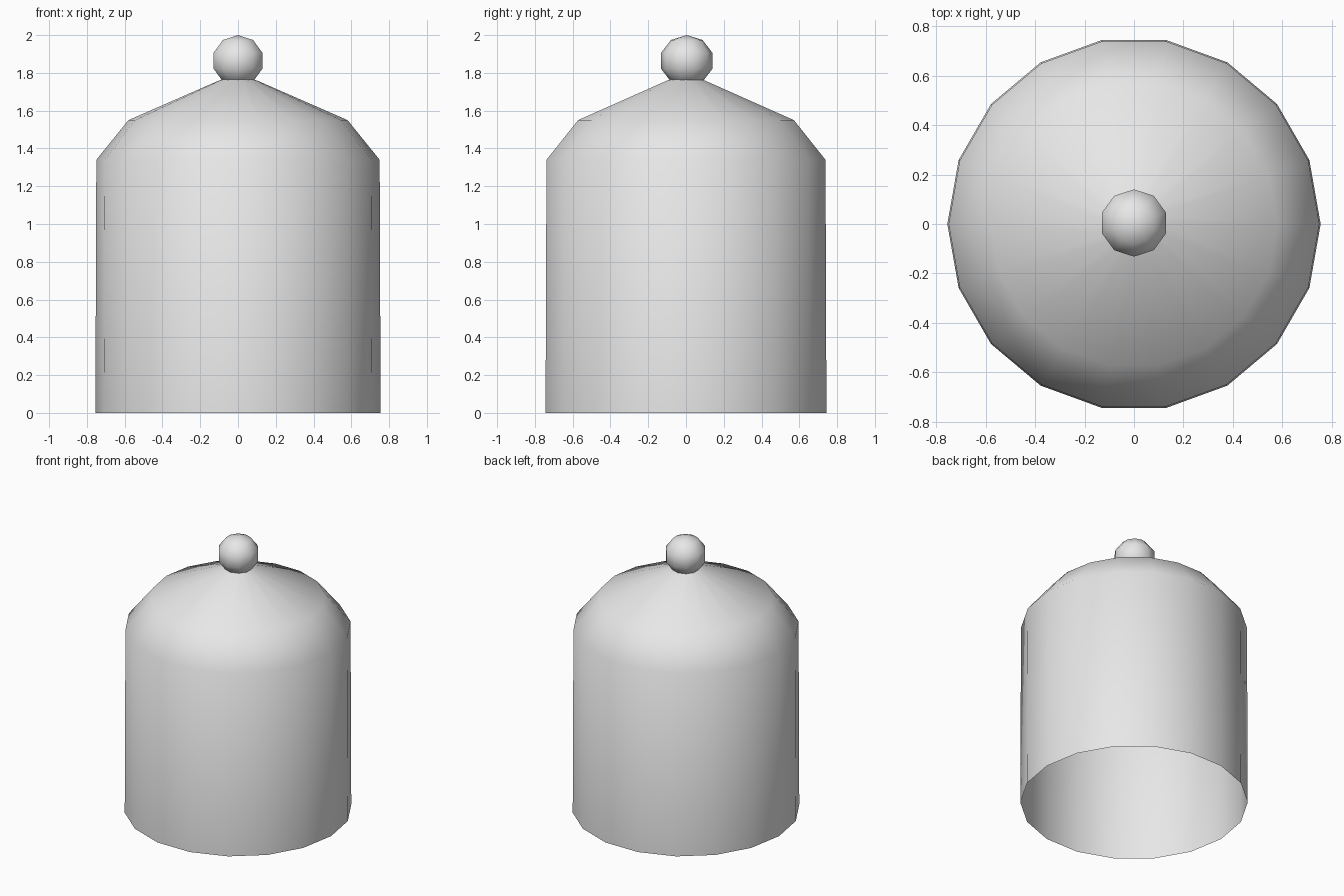
import bpy, bmesh, math
from math import cos, sin, tau, pi

cube = bpy.data.objects.get("Cube")
if cube:
    bpy.data.objects.remove(cube, do_unlink=True)

# One plain grey for the whole model
grey = bpy.data.materials.new("light grey")
grey.use_nodes = True
colour = (0.8, 0.8, 0.8, 1)
grey.diffuse_color = colour
grey.node_tree.nodes["Principled BSDF"].inputs["Base Color"].default_value = colour


def finish(name, bm, location=(0, 0, 0)):
    mesh = bpy.data.meshes.new(name)
    for face in bm.faces:
        face.smooth = True
    bm.to_mesh(mesh)
    bm.free()
    mesh.materials.append(grey)
    obj = bpy.data.objects.new(name, mesh)
    obj.location = location
    bpy.context.collection.objects.link(obj)
    return obj


# Open-bottomed bell cover, lathed from a profile of (radius, height)
SIDES = 18
profile = [(0.755, 0), (0.75, 1.34), (0.58, 1.55), (0.1, 1.76)]
bm = bmesh.new()
rings = [[bm.verts.new((r * cos(tau * i / SIDES), r * sin(tau * i / SIDES), z))
          for i in range(SIDES)] for r, z in profile]
for low, high in zip(rings, rings[1:]):
    for i in range(SIDES):
        j = (i + 1) % SIDES
        bm.faces.new((low[i], low[j], high[j], high[i]))
# Small crown under the knob
crown = bm.verts.new((0, 0, 1.79))
for i in range(SIDES):
    bm.faces.new((rings[-1][i], rings[-1][(i + 1) % SIDES], crown))
finish("bell_cover", bm)

# Low-poly ball knob
bm = bmesh.new()
bmesh.ops.create_uvsphere(bm, u_segments=10, v_segments=5, radius=1)
# Turn so that a corner of each ring points straight back
corner = max((v.co for v in bm.verts), key=lambda c: c.xy.length)
turn = pi / 2 - math.atan2(corner.y, corner.x)
knob = finish("knob", bm, (0, 0.004, 1.864))
knob.rotation_euler.z = turn
knob.scale = (0.143, 0.143, 0.136)
